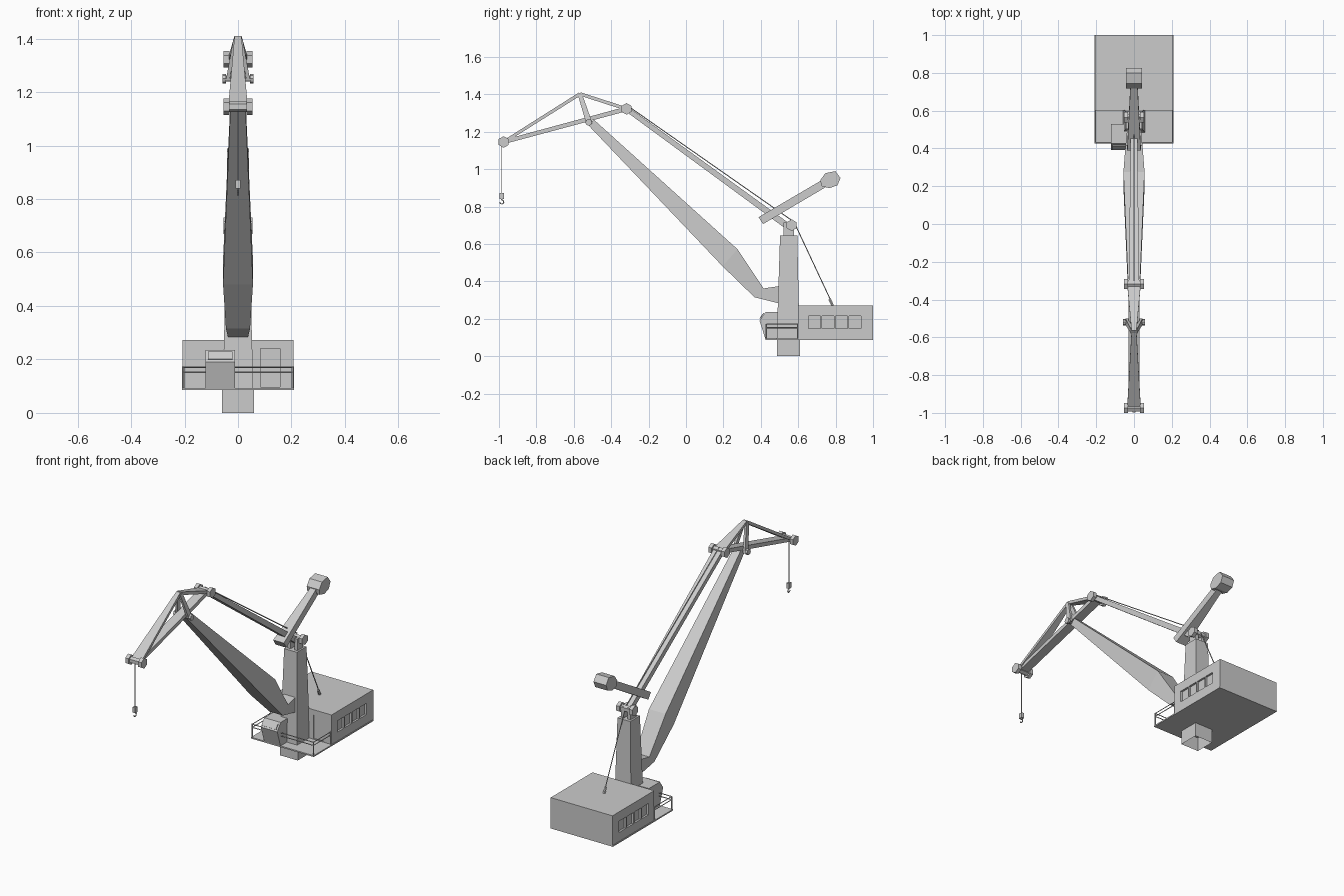
import bpy, bmesh, math
from mathutils import Vector

old = bpy.data.objects.get("Cube")
if old:
    bpy.data.objects.remove(old, do_unlink=True)

grey = bpy.data.materials.new("light_grey")
grey.use_nodes = True
colour = (0.6, 0.6, 0.6, 1)
grey.diffuse_color = colour
grey.node_tree.nodes["Principled BSDF"].inputs["Base Color"].default_value = colour


def finish(name, bm):
    bmesh.ops.recalc_face_normals(bm, faces=bm.faces)
    mesh = bpy.data.meshes.new(name)
    bm.to_mesh(mesh)
    bm.free()
    mesh.materials.append(grey)
    obj = bpy.data.objects.new(name, mesh)
    bpy.context.collection.objects.link(obj)
    return obj


def loft(name, rings, caps=True):
    """Skin a list of rings that all have the same number of points."""
    bm = bmesh.new()
    rows = [[bm.verts.new(p) for p in ring] for ring in rings]
    n = len(rows[0])
    for a, b in zip(rows, rows[1:]):
        for i in range(n):
            j = (i + 1) % n
            bm.faces.new((a[i], a[j], b[j], b[i]))
    if caps:
        bm.faces.new(rows[0])
        bm.faces.new(rows[-1])
    return finish(name, bm)


def box(name, xs, ys, zs, caps=True):
    rings = [[(xs[0], ys[0], z), (xs[1], ys[0], z), (xs[1], ys[1], z), (xs[0], ys[1], z)]
             for z in zs]
    return loft(name, rings, caps)


def prism(name, profile, x0, x1):
    """Extrude a side (y, z) profile across x."""
    return loft(name, [[(x, y, z) for y, z in profile] for x in (x0, x1)])


def girder(name, sections):
    """Sections are (lower point, upper point, half width)."""
    return loft(name, [[(-w, *lo), (w, *lo), (w, *hi), (-w, *hi)] for lo, hi, w in sections])


def bar(name, p, q, thick, half):
    """Straight tapered beam in the centre plane."""
    p, q = Vector(p), Vector(q)
    d = (q - p).normalized()
    side = Vector((-d.y, d.x))
    girder(name, [(c - side * t / 2, c + side * t / 2, w)
                  for c, t, w in zip((p, q), thick, half)])


def rod(name, p, q, radius, sides=6):
    p, q = Vector(p), Vector(q)
    turn = (q - p).to_track_quat('Z', 'Y')
    circle = [turn @ Vector((radius * math.cos(a), radius * math.sin(a), 0))
              for a in (math.tau * i / sides for i in range(sides))]
    return loft(name, [[c + v for v in circle] for c in (p, q)])


def polygon(centre, radius, sides, start=math.pi / 2):
    return [(centre[0] + radius * math.cos(start + math.tau * i / sides),
             centre[1] + radius * math.sin(start + math.tau * i / sides)) for i in range(sides)]


# Pedestal, deck and machine house
box("pedestal", (-.06, .06), (.487, .61), (0, .09), caps=False)
box("deck", (-.21, .21), (.425, 1), (.085, .093))
house = box("machine_house", (-.207, .207), (.6, 1), (.09, .272))

# Recessed house windows and front door
cutters = []
for side in (-1, 1):
    for i in range(4):
        y = .655 + i * .072
        cutters.append(box("window_cutter", sorted((side * .195, side * .23)),
                           (y, y + .064), (.147, .215)))
cutters.append(box("door_cutter", (.085, .157), (.58, .606), (.096, .24)))
for cutter in cutters:
    cut = house.modifiers.new("opening", 'BOOLEAN')
    cut.operation = 'DIFFERENCE'
    cut.solver = 'EXACT'
    cut.object = cutter
bpy.context.view_layer.update()
graph = bpy.context.evaluated_depsgraph_get()
house_mesh = bpy.data.meshes.new_from_object(house.evaluated_get(graph))
house.modifiers.clear()
house.data = house_mesh
for cutter in cutters:
    bpy.data.objects.remove(cutter, do_unlink=True)

# Deck railing
for z in (.152, .171):
    rod("front_rail", (-.205, .43, z), (.205, .43, z), .003, 4)
    for x in (-.205, .205):
        rod("side_rail", (x, .43, z), (x, .6, z), .003, 4)
for x in (-.205, .205):
    for y in (.43, .597):
        rod("rail_post", (x, y, .09), (x, y, .173), .004, 4)

# Operator cab with sloped windscreen
prism("cab", [(.425, .09), (.393, .19), (.425, .235), (.53, .235), (.53, .09)], -.122, -.012)
prism("windscreen", [(.397, .199), (.393, .202), (.413, .230), (.417, .227)], -.113, -.021)

# Tower and its head bracket
loft("tower", [[(sx * w, y0, z), (sx * w, y1, z), (-sx * w, y1, z), (-sx * w, y0, z)]
               for sx, w, y0, y1, z in ((1, .057, .485, .607, .09), (1, .043, .503, .595, .645))])
for s in (-1, 1):
    box("head_bracket", sorted((s * .012, s * .032)), (.522, .577), (.645, .715))

# Main boom with cranked foot
girder("boom", [((.495, .283), (.495, .374), .037),
                ((.366, .315), (.415, .362), .045),
                ((.195, .481), (.275, .572), .056),
                ((-.53, 1.243), (-.49, 1.262), .024)])

# Jib frame
tip, apex, rear, pivot = (-.975, 1.145), (-.567, 1.402), (-.318, 1.322), (-.52, 1.25)
bar("jib_front_plate", tip, apex, (.016, .018), (.036, .013))
bar("jib_rear_plate", apex, rear, (.018, .018), (.013, .036))
bar("jib_lower_beam", tip, rear, (.022, .024), (.028, .028))
for s in (-1, 1):
    loft("jib_strut", [[(s * (x + dx), y + dy, z) for dx, dy in
                        ((-.007, -t), (.007, -t), (.007, t), (-.007, t))]
                       for x, y, z, t in ((.010, -.567, 1.40, .012), (.038, -.517, 1.245, .017))])

# Hexagonal sheaves on shafts
for name, centre in (("tip", tip), ("rear", rear), ("tower", (.565, .70))):
    prism(name + "_shaft", polygon(centre, .020, 6), -.045, .045)
    for s in (-1, 1):
        prism(name + "_sheave", polygon(centre, .031, 6), s * .032, s * .054)
prism("pivot_shaft", polygon(pivot, .011, 8), -.05, .05)
for s in (-1, 1):
    prism("pivot_cap", polygon(pivot, .018, 8), s * .044, s * .058)

# Tie beam and counterweight lever
bar("tie_beam", (.55, .69), rear, (.034, .026), (.016, .028))
girder("counterweight_lever", [((.412, .706), (.388, .743), .036),
                               ((.765, .914), (.745, .952), .018)])
prism("counterweight", [(.718, .941), (.745, .978), (.799, .989), (.826, .952),
                        (.810, .914), (.767, .898), (.724, .909)], -.042, .042)

# Cables
rod("stay_cable", (0, -.318, 1.343), (0, .567, .725), .003)
rod("anchor_cable", (0, .588, .695), (0, .78, .285), .003)
rod("cable_anchor", (0, .768, .305), (0, .784, .27), .008)
rod("hoist_cable", (0, -.985, 1.14), (0, -.985, .865), .0025)

# Hook block and hook
box("hook_block", (-.009, .009), (-.997, -.973), (.84, .872))
arc = [(0, -.985 + .011 * math.sin(a), .824 - .011 * math.cos(a))
       for a in (math.pi - math.radians(45 * i) for i in range(7))]
rod("hook_shank", (0, -.985, .842), arc[0], .004)
for a, b in zip(arc, arc[1:]):
    rod("hook", a, b, .003)
